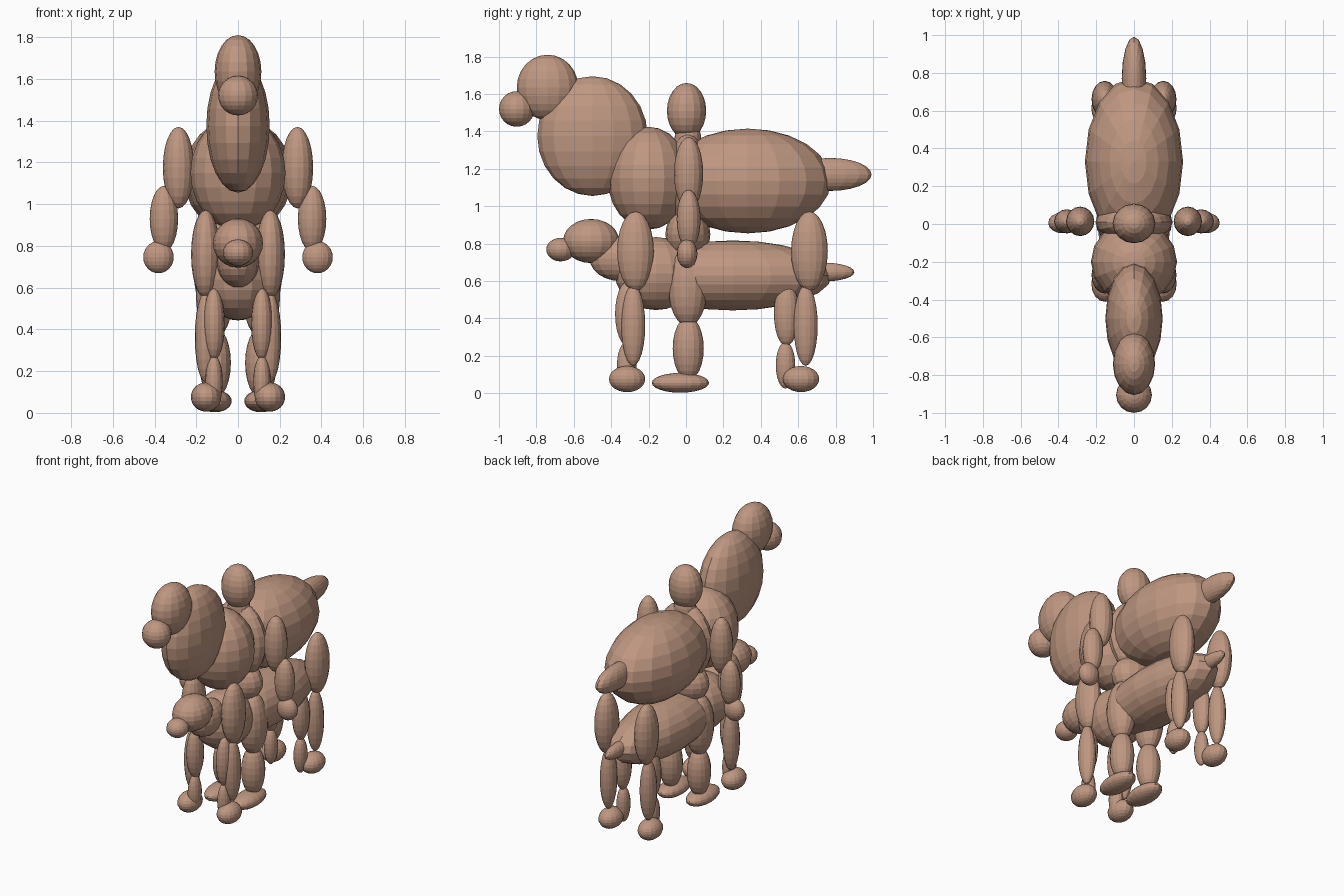
import bpy
import bmesh
from mathutils import Matrix, Vector

if "Cube" in bpy.data.objects:
    bpy.data.objects.remove(bpy.data.objects["Cube"], do_unlink=True)

clay = bpy.data.materials.new("warm clay")
clay.use_nodes = True
color = (0.52, 0.31, 0.22, 1)
clay.diffuse_color = color
clay.node_tree.nodes["Principled BSDF"].inputs["Base Color"].default_value = color


def ellipsoid(name, center, radii):
    """Faceted ellipsoid with its poles up and down."""
    bm = bmesh.new()
    bmesh.ops.create_uvsphere(bm, u_segments=16, v_segments=12, radius=1)
    bmesh.ops.transform(bm, matrix=Matrix.Diagonal(Vector(radii)).to_4x4(), verts=bm.verts)
    mesh = bpy.data.meshes.new(name)
    bm.to_mesh(mesh)
    bm.free()
    mesh.materials.append(clay)
    obj = bpy.data.objects.new(name, mesh)
    obj.location = center
    bpy.context.collection.objects.link(obj)


def pair(name, center, radii):
    """The same ellipsoid on both sides."""
    x, y, z = center
    ellipsoid("left_" + name, (x, y, z), radii)
    ellipsoid("right_" + name, (-x, y, z), radii)


# Large four-legged animal
ellipsoid("large_muzzle", (0, -0.905, 1.52), (0.095, 0.095, 0.095))
ellipsoid("large_head", (0, -0.74, 1.635), (0.112, 0.165, 0.175))
ellipsoid("large_neck", (0, -0.5, 1.375), (0.152, 0.295, 0.32))
ellipsoid("large_chest", (0, -0.2, 1.15), (0.228, 0.22, 0.275))
ellipsoid("large_body", (0, 0.33, 1.135), (0.26, 0.445, 0.28))
ellipsoid("large_tail", (0, 0.77, 1.17), (0.065, 0.222, 0.088))
for end, y in (("front", -0.27), ("rear", 0.66)):
    pair(f"large_{end}_upper_leg", (0.155, y, 0.76), (0.07, 0.098, 0.212))
    shift = 0.012 if end == "front" else 0.02
    pair(f"large_{end}_lower_leg", (0.155, y - shift, 0.363), (0.052, 0.064, 0.216))
    pair(f"large_{end}_hoof", (0.153, y - 0.045, 0.076), (0.073, 0.097, 0.07))

# Small four-legged animal
ellipsoid("small_snout", (0, -0.67, 0.768), (0.072, 0.077, 0.063))
ellipsoid("small_head", (0, -0.507, 0.814), (0.12, 0.15, 0.118))
ellipsoid("small_neck", (0, -0.35, 0.72), (0.1, 0.165, 0.12))
ellipsoid("small_chest", (0, -0.16, 0.64), (0.18, 0.22, 0.195))
ellipsoid("small_body", (0, 0.25, 0.63), (0.21, 0.53, 0.187))
ellipsoid("small_tail", (0, 0.74, 0.648), (0.042, 0.16, 0.05))
for end, y in (("front", -0.312), ("rear", 0.537)):
    pair(f"small_{end}_upper_leg", (0.115, y, 0.425), (0.052, 0.067, 0.172))
    pair(f"small_{end}_lower_leg", (0.115, y - 0.005, 0.15), (0.042, 0.052, 0.125))

# Standing figure
ellipsoid("figure_head", (0, 0.003, 1.51), (0.113, 0.105, 0.149))
ellipsoid("figure_neck", (0, 0.01, 1.35), (0.075, 0.072, 0.12))
ellipsoid("figure_torso", (0, 0.01, 1.14), (0.205, 0.105, 0.26))
ellipsoid("figure_hips", (0, 0.01, 0.85), (0.17, 0.12, 0.14))
pair("upper_arm", (0.285, 0.014, 1.175), (0.075, 0.078, 0.195))
pair("forearm", (0.355, 0.014, 0.93), (0.068, 0.064, 0.158))
pair("hand", (0.381, 0.006, 0.746), (0.073, 0.055, 0.077))
pair("thigh", (0.112, 0.01, 0.57), (0.09, 0.105, 0.212))
pair("shin", (0.11, 0.012, 0.24), (0.076, 0.083, 0.17))
pair("foot", (0.11, -0.03, 0.056), (0.08, 0.153, 0.053))
